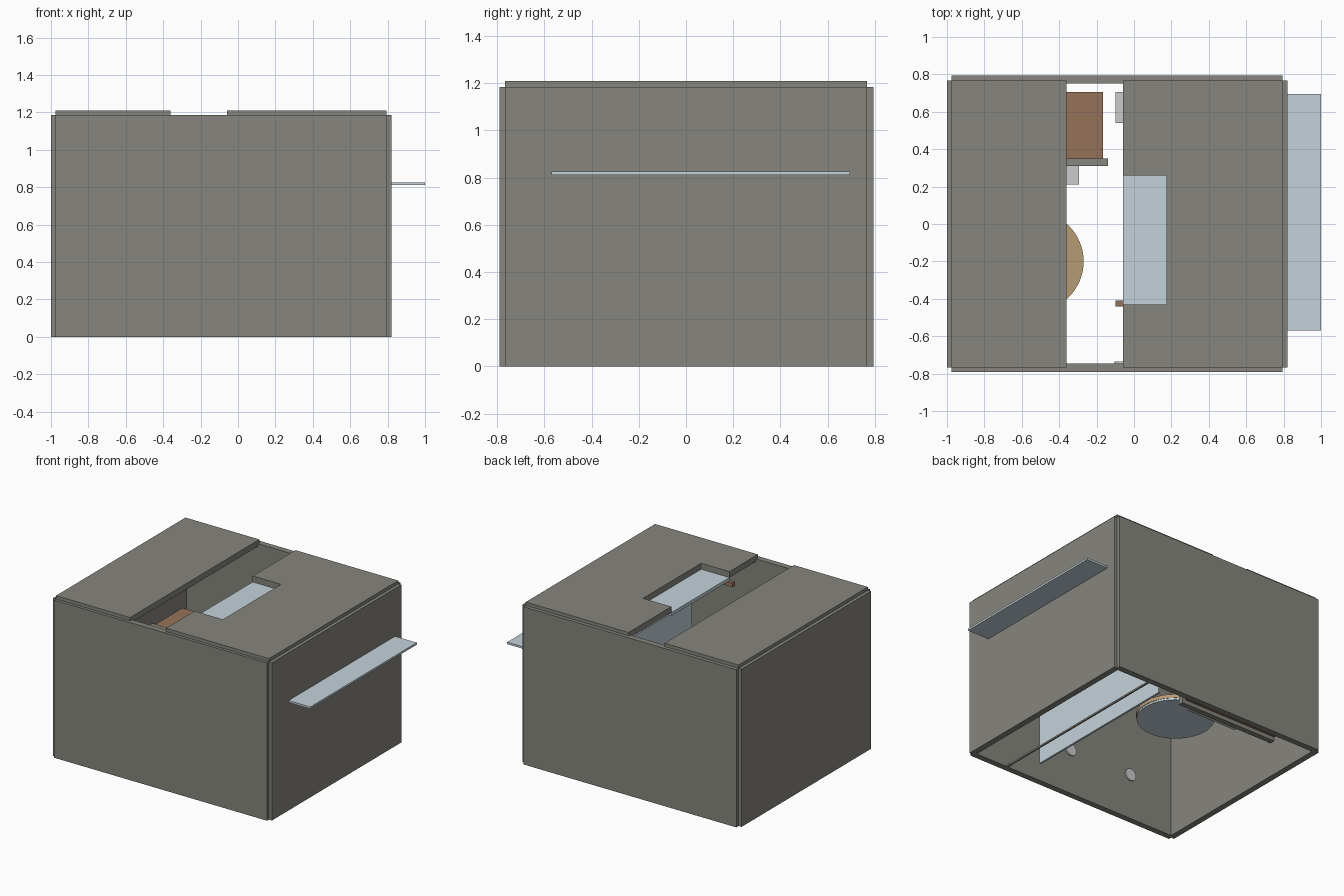
import bpy, bmesh
from math import radians

if "Cube" in bpy.data.objects:
    bpy.data.objects.remove(bpy.data.objects["Cube"])


def material(name, rgb):
    m = bpy.data.materials.new(name)
    m.diffuse_color = (*rgb, 1)
    m.use_nodes = True
    m.node_tree.nodes["Principled BSDF"].inputs["Base Color"].default_value = m.diffuse_color
    return m


STONE = material("stone_grey", (0.24, 0.235, 0.21))
GLASS = material("pale_blue", (0.55, 0.65, 0.70))
WOOD = material("brown_wood", (0.30, 0.17, 0.10))
TAN = material("tan_wood", (0.47, 0.33, 0.18))


def finish(bm, name, mat):
    me = bpy.data.meshes.new(name)
    bmesh.ops.recalc_face_normals(bm, faces=bm.faces)
    bm.to_mesh(me)
    bm.free()
    ob = bpy.data.objects.new(name, me)
    bpy.context.collection.objects.link(ob)
    if mat:
        me.materials.append(mat)
    return ob


def prism(name, outline, z0, z1, mat=None):
    """Extrude a plan outline from z0 to z1."""
    bm = bmesh.new()
    face = bm.faces.new([bm.verts.new((x, y, z0)) for x, y in outline])
    up = bmesh.ops.extrude_face_region(bm, geom=[face])
    for v in up["geom"]:
        if isinstance(v, bmesh.types.BMVert):
            v.co.z = z1
    return finish(bm, name, mat)


def box(name, x, y, z, mat=None):
    outline = [(x[0], y[0]), (x[1], y[0]), (x[1], y[1]), (x[0], y[1])]
    return prism(name, outline, z[0], z[1], mat)


def disc(name, centre, radius, depth, mat=None, tilt=0):
    bpy.ops.mesh.primitive_cylinder_add(vertices=64, radius=radius, depth=depth,
                                        location=centre, rotation=(radians(tilt), 0, 0))
    ob = bpy.context.object
    ob.name = name
    if mat:
        ob.data.materials.append(mat)
    bpy.ops.object.shade_smooth_by_angle(angle=radians(40))


# Four walls with notched outer corners; the underside stays open
H = (0, 1.185)
box("front_wall", (-0.975, 0.795), (-0.79, -0.745), H, STONE)
box("back_wall", (-0.975, 0.795), (0.75, 0.795), H, STONE)
box("left_wall", (-1.0, -0.955), (-0.768, 0.768), H, STONE)
box("right_wall", (0.775, 0.82), (-0.768, 0.768), H, STONE)

# Ceiling in two slabs, the right one with a rectangular notch
box("left_ceiling", (-0.975, -0.36), (-0.768, 0.768), (1.165, 1.21), STONE)
prism("right_ceiling",
      [(-0.06, -0.768), (0.795, -0.768), (0.795, 0.768), (-0.06, 0.768),
       (-0.06, 0.26), (0.175, 0.26), (0.175, -0.43), (-0.06, -0.43)],
      1.165, 1.21, STONE)

# Glass in the ceiling notch and its small beam
box("skylight_glass", (-0.06, 0.18), (-0.43, 0.26), (1.14, 1.165), GLASS)
box("skylight_beam", (-0.1, 0.18), (-0.44, -0.41), (1.11, 1.14), WOOD)

# Glass counter passing through the right wall, with a full height leg panel
box("counter_top", (0.35, 1.0), (-0.57, 0.695), (0.811, 0.826), GLASS)
box("counter_panel", (0.35, 0.365), (-0.57, 0.695), (0, 0.811), GLASS)

# Thin floor strip
box("floor_strip", (0.495, 0.507), (-0.745, 0.75), (0, 0.012), STONE)

# Round table top
disc("table_base", (-0.537, -0.2, 0.527), 0.265, 0.014, GLASS)
disc("table_top", (-0.537, -0.2, 0.548), 0.268, 0.028, TAN)

# Wooden cabinet with front board and attached block
box("cabinet", (-0.955, -0.165), (0.35, 0.705), (0.29, 0.56), WOOD)
box("cabinet_board", (-0.955, -0.14), (0.31, 0.35), (0.26, 0.58), STONE)
box("cabinet_block", (-0.72, -0.295), (0.21, 0.31), (0.32, 0.46))

# Block near the back wall
box("wall_block", (-0.1, 0.06), (0.54, 0.705), (0.5, 0.7))

# Round knobs on the inside of the front wall
for name, x in (("right_knob", -0.06), ("left_knob", -0.59)):
    disc(name, (x, -0.742, 0.34), 0.045, 0.014, None, 90)
